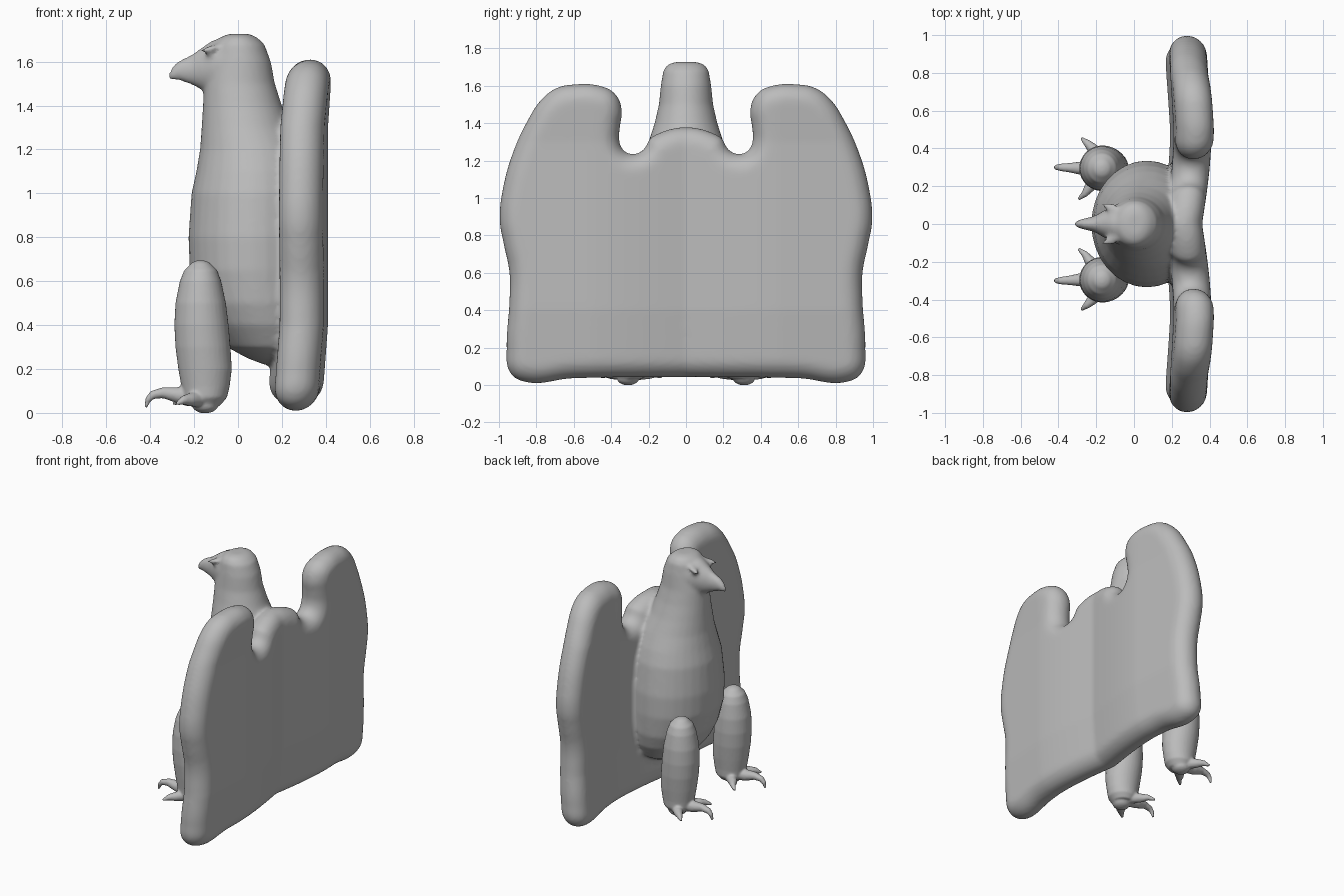
import bpy, bmesh, math
from mathutils import Vector

cube = bpy.data.objects.get("Cube")
if cube:
    bpy.data.objects.remove(cube)

GREY = (0.5, 0.5, 0.5, 1)
stone = bpy.data.materials.new("plain grey")
stone.use_nodes = True
stone.diffuse_color = GREY
stone.node_tree.nodes["Principled BSDF"].inputs["Base Color"].default_value = GREY


def link(name, data):
    ob = bpy.data.objects.new(name, data)
    bpy.context.collection.objects.link(ob)
    return ob


def bake(ob):
    """Evaluated mesh of an object, which is then removed."""
    bpy.context.view_layer.update()
    ev = ob.evaluated_get(bpy.context.evaluated_depsgraph_get())
    mesh = bpy.data.meshes.new_from_object(ev)
    bpy.data.objects.remove(ob)
    return mesh


def remesh(ob, voxel, smooth):
    mod = ob.modifiers.new("blend", "REMESH")
    mod.mode = "VOXEL"
    mod.voxel_size = voxel
    mod.use_smooth_shade = True
    if smooth:
        mod = ob.modifiers.new("soften", "SMOOTH")
        mod.factor = 0.5
        mod.iterations = smooth


def loft(bm, rings, sides=32):
    """Skin elliptical rings given as (centre, half axis, half axis)."""
    loops = []
    for c, u, v in rings:
        turns = [math.tau * i / sides for i in range(sides)]
        loops.append([bm.verts.new(c + u * math.cos(a) + v * math.sin(a)) for a in turns])
    for a, b in zip(loops, loops[1:]):
        for i in range(sides):
            j = (i + 1) % sides
            bm.faces.new((a[i], a[j], b[j], b[i]))
    bm.faces.new(loops[0][::-1])
    bm.faces.new(loops[-1])


def upright(bm, stations, y=0):
    """Loft up z from (height, front, back, half width)."""
    loft(bm, [(Vector(((f + b) / 2, y, z)), Vector(((b - f) / 2, 0, 0)), Vector((0, w, 0)))
              for z, f, b, w in stations])


def tube(bm, points):
    """Tapered toe through (x, y, z, radius)."""
    cs = [Vector(p[:3]) for p in points]
    rings = []
    for i, p in enumerate(points):
        d = (cs[min(i + 1, len(cs) - 1)] - cs[max(i - 1, 0)]).normalized()
        side = d.cross(Vector((0, 0, 1))).normalized()
        rings.append((cs[i], side * p[3], side.cross(d) * p[3]))
    loft(bm, rings, 12)


def blob(bm, centre, size, turn=(0, 0)):
    new = bmesh.ops.create_uvsphere(bm, u_segments=16, v_segments=10, radius=1)["verts"]
    for v in new:
        p = Vector((v.co.x * size[0], v.co.y * size[1], v.co.z * size[2]))
        p = Vector((p.x + p.y * turn[0], p.y - p.x * turn[0], p.z + p.x * turn[1]))
        v.co = p + Vector(centre)


def finish(bm, name, voxel, smooth):
    bmesh.ops.recalc_face_normals(bm, faces=bm.faces)
    mesh = bpy.data.meshes.new(name)
    bm.to_mesh(mesh)
    bm.free()
    ob = link(name, mesh)
    remesh(ob, voxel, smooth)
    ob = link(name, bake(ob))
    ob.name = name
    ob.data.materials.clear()
    ob.data.materials.append(stone)
    ob.data.polygons.foreach_set("use_smooth", [True] * len(ob.data.polygons))
    return ob


# Spread wings: rounded slab from half an outline (y, z)
half = [(.3, .04), (.6, .035), (.88, .02), (.945, .07), (.96, .2), (.945, .45), (.945, .6),
        (.975, .75), (.997, .88), (.98, 1.05), (.92, 1.26), (.85, 1.41), (.78, 1.52),
        (.7, 1.585), (.6, 1.608), (.46, 1.6), (.38, 1.56), (.342, 1.47), (.352, 1.38),
        (.355, 1.3), (.33, 1.25), (.28, 1.235), (.23, 1.255), (.18, 1.33)]
outline = half + [(-y, z) for y, z in reversed(half)]
curve = bpy.data.curves.new("wing outline", "CURVE")
curve.dimensions = "2D"
curve.fill_mode = "BOTH"
RIM = 0.1
curve.bevel_depth, curve.offset, curve.bevel_resolution = RIM, -RIM, 5
spline = curve.splines.new("BEZIER")
spline.bezier_points.add(len(outline) - 1)
spline.use_cyclic_u = True
for bp, (y, z) in zip(spline.bezier_points, outline):
    bp.co = (y, z, 0)
    bp.handle_left_type = bp.handle_right_type = "AUTO"
slab = link("wing slab", bake(link("wing outline", curve)))
bm = bmesh.new()
bm.from_mesh(slab.data)
bmesh.ops.remove_doubles(bm, verts=bm.verts, dist=0.0005)
bmesh.ops.recalc_face_normals(bm, faces=bm.faces)
bm.to_mesh(slab.data)
bm.free()
remesh(slab, 0.016, 0)
wings = bake(slab)

# Stand the slab up and bow it: hollow at the spine, bottom swept forward
for v in wings.vertices:
    y, z, x = v.co
    t = abs(y)
    bow = .26 + .05 * math.sin(min(t / .5, 1) * math.pi / 2) - .03 * max(0, t - .5) * 2
    bow -= .03 * max(0, 1 - z / .4) - .02 * max(0, z - 1.3) / .3
    v.co = (x + bow, y, z)

bm = bmesh.new()
bm.from_mesh(wings)

# Torso, neck and crown
upright(bm, [(.22, .12, .3, .08), (.25, .04, .32, .15), (.3, -.05, .34, .23),
             (.4, -.13, .36, .29), (.5, -.18, .36, .32), (.65, -.22, .36, .335),
             (.8, -.226, .36, .335), (1, -.212, .35, .31), (1.1, -.19, .33, .28),
             (1.2, -.173, .3, .24), (1.3, -.166, .24, .2), (1.4, -.16, .2, .168),
             (1.5, -.154, .168, .145), (1.6, -.13, .15, .135), (1.68, -.11, .12, .122),
             (1.712, -.08, .085, .1), (1.727, -.04, .05, .06)])

# Face and hooked beak: (x, top, bottom, half width)
loft(bm, [(Vector((x, 0, (t + b) / 2)), Vector((0, w, 0)), Vector((0, 0, (t - b) / 2)))
          for x, t, b, w in [(-.317, 1.545, 1.52, .01), (-.3, 1.575, 1.518, .02),
                             (-.27, 1.605, 1.515, .028), (-.21, 1.632, 1.495, .042),
                             (-.17, 1.66, 1.475, .065), (-.12, 1.695, 1.46, .092),
                             (-.06, 1.715, 1.45, .118), (.04, 1.715, 1.45, .12)]])

# Brows and eyes
for s in (-1, 1):
    blob(bm, (-.115, s * .083, 1.662), (.06, .022, .014), (s * .45, .3))
    blob(bm, (-.125, s * .08, 1.63), (.018, .016, .013))
finish(bm, "body_and_wings", 0.013, 6)

# Legs with feet and claws
for side, s in (("left", 1), ("right", -1)):
    bm = bmesh.new()
    upright(bm, [(.035, -.22, -.08, .07), (.07, -.25, -.05, .095), (.12, -.258, -.038, .098),
                 (.2, -.272, -.028, .108), (.3, -.285, -.034, .118), (.4, -.29, -.043, .121),
                 (.5, -.285, -.055, .116), (.6, -.265, -.077, .098), (.65, -.245, -.095, .078),
                 (.685, -.21, -.13, .042), (.695, -.185, -.155, .018)], s * .295)
    tube(bm, [(-.18, s * .295, .075, .045), (-.27, s * .295, .08, .038),
              (-.34, s * .298, .092, .026), (-.39, s * .3, .082, .02),
              (-.41, s * .3, .06, .015), (-.42, s * .3, .025, .007)])
    tube(bm, [(-.17, s * .34, .065, .04), (-.22, s * .4, .06, .03),
              (-.25, s * .43, .058, .02), (-.28, s * .455, .04, .008)])
    tube(bm, [(-.18, s * .25, .065, .04), (-.24, s * .19, .06, .028),
              (-.26, s * .16, .058, .019), (-.295, s * .13, .04, .008)])
    blob(bm, (-.15, s * .31, .035), (.06, .06, .037))
    finish(bm, side + "_leg", 0.008, 2)
